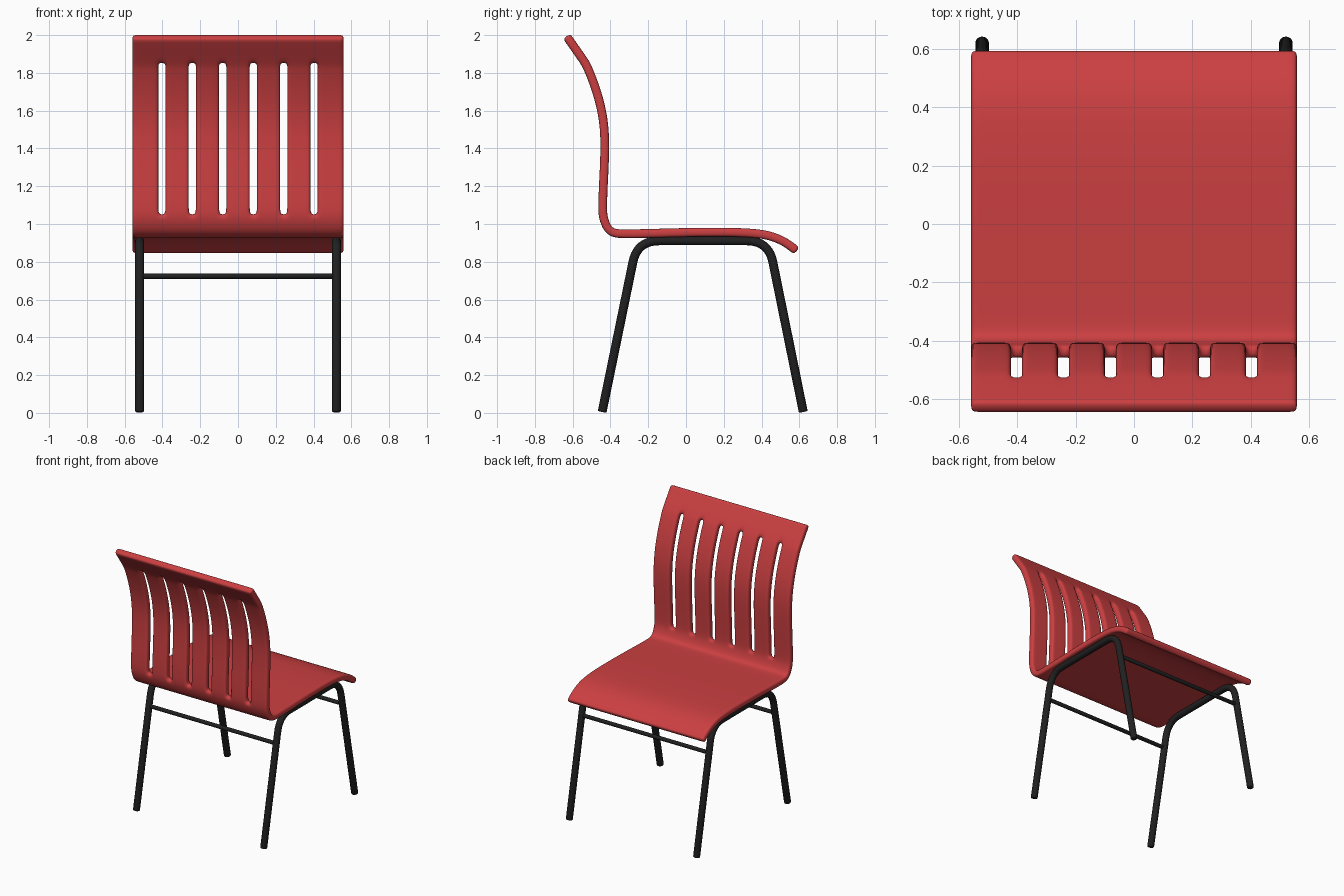
import bpy, bmesh, math
from mathutils import Vector

if "Cube" in bpy.data.objects:
    bpy.data.objects.remove(bpy.data.objects["Cube"])


def material(name, rgb):
    m = bpy.data.materials.new(name)
    m.diffuse_color = (*rgb, 1)
    m.use_nodes = True
    m.node_tree.nodes["Principled BSDF"].inputs["Base Color"].default_value = m.diffuse_color
    return m


RED = material("red plastic", (0.60, 0.05, 0.053))
BLACK = material("black metal", (0.015, 0.015, 0.015))


def make_object(name, bm, mat):
    bmesh.ops.recalc_face_normals(bm, faces=bm.faces)
    for f in bm.faces:
        f.smooth = True
    me = bpy.data.meshes.new(name)
    bm.to_mesh(me)
    bm.free()
    me.materials.append(mat)
    ob = bpy.data.objects.new(name, me)
    bpy.context.collection.objects.link(ob)
    return ob


# Seat shell: side profile (y, z) swept across x, with slots left open
profile = [(-0.632, 1.995), (-0.619, 1.975), (-0.573, 1.91), (-0.535, 1.855),
           (-0.522, 1.83), (-0.495, 1.765), (-0.461, 1.667), (-0.436, 1.55),
           (-0.429, 1.45), (-0.431, 1.33), (-0.438, 1.2), (-0.442, 1.09),
           (-0.440, 1.05), (-0.434, 1.02), (-0.416, 0.975), (-0.385, 0.951),
           (-0.335, 0.947), (-0.2, 0.950), (0.0, 0.956), (0.2, 0.958),
           (0.36, 0.953), (0.45, 0.938), (0.52, 0.908), (0.569, 0.872), (0.586, 0.856)]
SLOT_TOP, SLOT_END = 3, 12
slots = [-0.403, -0.242, -0.081, 0.081, 0.242, 0.403]
half = 0.018
columns = [-0.56, -0.535]
for s in slots:
    columns += [s - half - 0.024, s - half, s + half, s + half + 0.024]
columns += [0.535, 0.56]

bm = bmesh.new()
grid = [[bm.verts.new((x, y, z)) for x in columns] for y, z in profile]
for r in range(len(profile) - 1):
    for c in range(len(columns) - 1):
        mid = (columns[c] + columns[c + 1]) / 2
        in_slot = any(abs(mid - s) < 0.005 for s in slots)
        if in_slot and SLOT_TOP <= r < SLOT_END:
            continue
        bm.faces.new((grid[r][c], grid[r][c + 1], grid[r + 1][c + 1], grid[r + 1][c]))
shell = make_object("seat_shell", bm, RED)
sol = shell.modifiers.new("thickness", "SOLIDIFY")
sol.thickness = 0.046
sol.offset = 0
sub = shell.modifiers.new("smooth", "SUBSURF")
sub.levels = sub.render_levels = 2


def tube(name, path, radius, side, mat, sides=20):
    """Round tube along a planar path; side is the normal of that plane."""
    bm = bmesh.new()
    pts = [Vector(p) for p in path]
    side = Vector(side)
    rings = []
    for i, p in enumerate(pts):
        t = (pts[min(i + 1, len(pts) - 1)] - pts[max(i - 1, 0)]).normalized()
        up = side.cross(t)
        rings.append([bm.verts.new(p + radius * (math.cos(a) * side + math.sin(a) * up))
                      for a in (2 * math.pi * k / sides for k in range(sides))])
    for a, b in zip(rings, rings[1:]):
        for k in range(sides):
            bm.faces.new((a[k], a[(k + 1) % sides], b[(k + 1) % sides], b[k]))
    caps = [bm.faces.new(rings[0]), bm.faces.new(rings[-1])]
    edges = list({e for f in caps for e in f.edges})
    bmesh.ops.bevel(bm, geom=edges, offset=radius * 0.25, segments=2,
                    affect='EDGES', profile=0.5)
    return make_object(name, bm, mat)


def rounded(points, cut, steps=10):
    """Polyline with its inner corners replaced by smooth curves."""
    pts = [Vector(p) for p in points]
    out = [pts[0]]
    for a, b, c in zip(pts, pts[1:], pts[2:]):
        p, q = b + (a - b).normalized() * cut, b + (c - b).normalized() * cut
        for i in range(steps + 1):
            t = i / steps
            out.append(p * (1 - t) ** 2 + b * 2 * t * (1 - t) + q * t * t)
    return out + [pts[-1]]


# Side frames: back leg, seat rail and front leg bent from one tube
for label, x in (("left", -0.521), ("right", 0.521)):
    path = rounded([(x, -0.444, 0.005), (x, -0.258, 0.911),
                    (x, 0.437, 0.911), (x, 0.621, 0.005)], 0.115)
    tube(label + "_leg_frame", path, 0.0235, (1, 0, 0), BLACK)

# Cross bars between the legs
for label, y in (("back", -0.297), ("front", 0.475)):
    tube(label + "_cross_bar", [(-0.521, y, 0.724), (0.521, y, 0.724)],
         0.014, (0, 0, 1), BLACK, 16)
